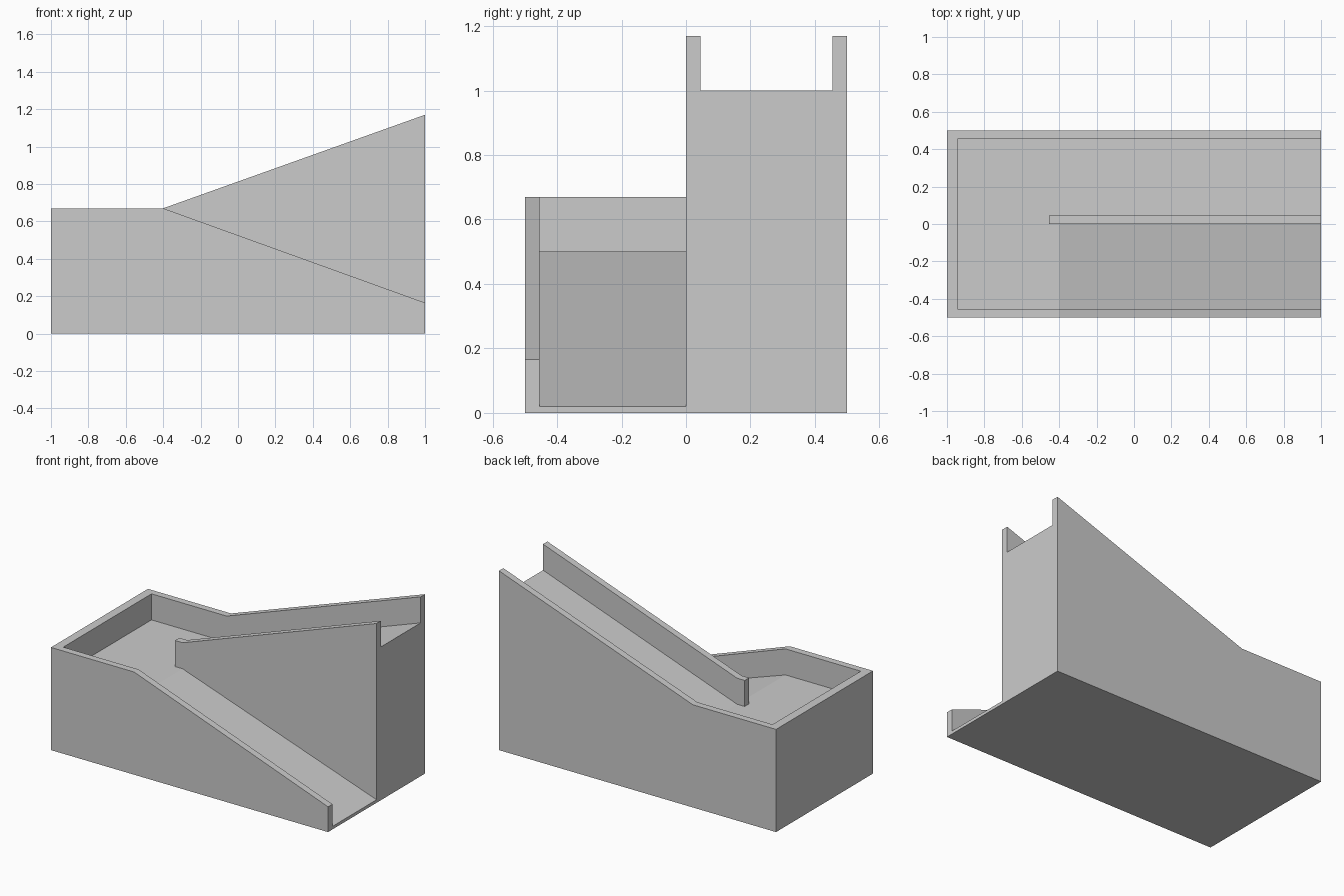
import bpy, bmesh

if "Cube" in bpy.data.objects:
    bpy.data.objects.remove(bpy.data.objects["Cube"])

# plan grid: end wall, landing, divider nose, ramps / side wall, lower lane, divider, upper lane, side wall
XS = [-1.0, -0.943, -0.455, -0.4, 1.0]
YS = [-0.5, -0.455, 0.0, 0.045, 0.455, 0.5]
NX, NY = len(XS) - 1, len(YS) - 1


def height(i, j, x):
    """Top height of plan cell (i, j) at x; zero outside the plan."""
    if not (0 <= i < NX and 0 <= j < NY):
        return 0.0
    wall = i == 0 or j in (0, NY - 1) or (j == 2 and i >= 2)
    start = 0.67 if wall else 0.5
    if j <= 1:
        end = 0.165 if wall else 0.02
    else:
        end = 1.17 if wall else 1.0
    t = max(0.0, (x + 0.4) / 1.4)
    return start + (end - start) * t


bm = bmesh.new()


def face(points):
    """Add a face, dropping repeated points."""
    pts = []
    for p in points:
        if p not in pts:
            pts.append(p)
    if len(pts) >= 3:
        bm.faces.new([bm.verts.new(p) for p in pts])


def upright(p, q, a0, a1, b0, b1):
    """Vertical face over p-q between heights a (near side) and b (far side)."""
    if abs(a0 - b0) + abs(a1 - b1) < 1e-6:
        return
    quad = [(*p, a0), (*q, a1), (*q, b1), (*p, b0)]
    face(quad)


# floors, ramps and wall tops
for i in range(NX):
    x0, x1 = XS[i], XS[i + 1]
    for j in range(NY):
        y0, y1 = YS[j], YS[j + 1]
        z0, z1 = height(i, j, x0), height(i, j, x1)
        face([(x0, y0, z0), (x1, y0, z1), (x1, y1, z1), (x0, y1, z0)])
    # wall sides running along x
    for j in range(NY + 1):
        upright((x0, YS[j]), (x1, YS[j]),
                height(i, j - 1, x0), height(i, j - 1, x1),
                height(i, j, x0), height(i, j, x1))

# wall sides running along y
for i in range(NX + 1):
    for j in range(NY):
        a, b = height(i - 1, j, XS[i]), height(i, j, XS[i])
        upright((XS[i], YS[j + 1]), (XS[i], YS[j]), a, a, b, b)

# underside
face([(-1, -0.5, 0.0), (-1, 0.5, 0.0), (1, 0.5, 0.0), (1, -0.5, 0.0)])

# merge coplanar pieces into large flat faces
bmesh.ops.remove_doubles(bm, verts=bm.verts, dist=1e-5)
bmesh.ops.dissolve_limit(bm, angle_limit=0.002, verts=bm.verts, edges=bm.edges)

mesh = bpy.data.meshes.new("switchback_ramp")
bm.to_mesh(mesh)
bm.free()
bpy.context.collection.objects.link(bpy.data.objects.new("switchback_ramp", mesh))
